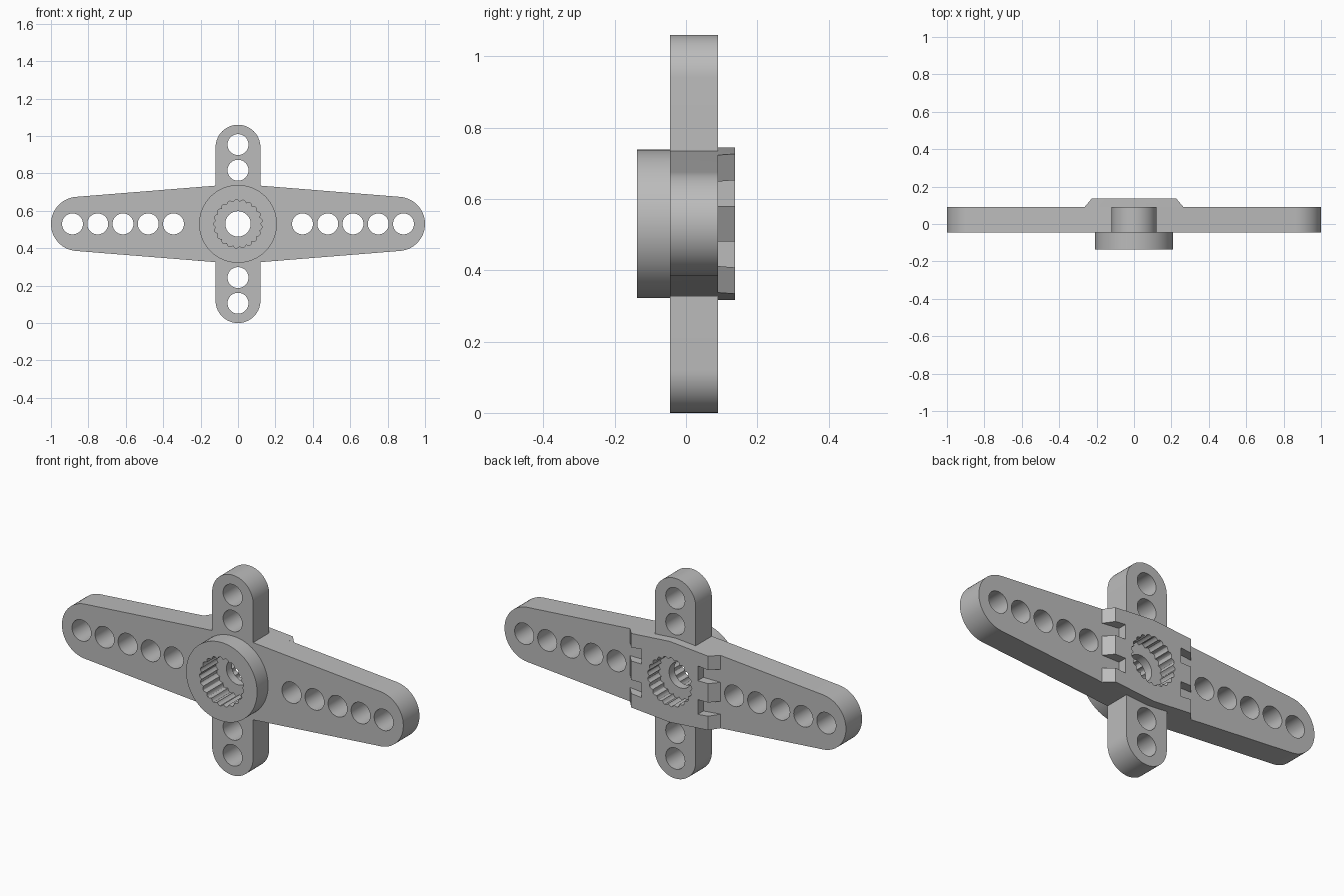
import bpy, bmesh
from math import sin, cos, pi, radians

cube = bpy.data.objects.get("Cube")
if cube:
    bpy.data.objects.remove(cube, do_unlink=True)

CZ = 0.53                       # height of the hub axis
FRONT, PLATE_F, PLATE_B, BACK = -0.137, -0.045, 0.09, 0.137

grey = bpy.data.materials.new("plastic_grey")
grey.use_nodes = True
colour = (0.5, 0.5, 0.5, 1)
grey.diffuse_color = colour
grey.node_tree.nodes["Principled BSDF"].inputs["Base Color"].default_value = colour


def prism(name, outline, y0, y1, squeeze=None):
    """Extrude an (x, height) outline from y0 to y1; squeeze reshapes the far end."""
    far = [squeeze(p) for p in outline] if squeeze else outline
    bm = bmesh.new()
    a = [bm.verts.new((x, y0, CZ + h)) for x, h in outline]
    b = [bm.verts.new((x, y1, CZ + h)) for x, h in far]
    bm.faces.new(a)
    bm.faces.new(b[::-1])
    for i in range(len(a)):
        j = (i + 1) % len(a)
        bm.faces.new((a[i], b[i], b[j], a[j]))
    bmesh.ops.recalc_face_normals(bm, faces=bm.faces)
    mesh = bpy.data.meshes.new(name)
    bm.to_mesh(mesh)
    bm.free()
    mesh.materials.append(grey)
    obj = bpy.data.objects.new(name, mesh)
    bpy.context.collection.objects.link(obj)
    return obj


def arc(cx, cy, r, a0, a1, n):
    return [(cx + r * cos(radians(a0 + (a1 - a0) * i / n)),
             cy + r * sin(radians(a0 + (a1 - a0) * i / n))) for i in range(n + 1)]


def circle(cx, cy, r, n=40):
    return arc(cx, cy, r, 0, 360, n)[:-1]


def combine(target, tool, operation):
    bpy.context.view_layer.objects.active = target
    mod = target.modifiers.new("combine", 'BOOLEAN')
    mod.operation, mod.solver, mod.object = operation, 'EXACT', tool
    bpy.ops.object.modifier_apply(modifier=mod.name)
    bpy.data.objects.remove(tool, do_unlink=True)


def half_height(x):
    return 0.214 - 0.08 * abs(x)


# Cross plate: one quadrant of the outline, mirrored to the other three
quad = arc(0, 0.41, 0.12, 90, 0, 14) + [(0.12, half_height(0.12))]
quad += arc(0.855, 0, 0.145, 85.4, 0, 14)
right = quad + [(x, -h) for x, h in quad[-2::-1]]
outline = right + [(-x, h) for x, h in right[-2:0:-1]]
horn = prism("servo_horn", outline, PLATE_F, PLATE_B)

# Raised pad on the back with sloping ends
EDGE, TOP = 0.265, 0.225
half = [(0, half_height(0)), (EDGE, half_height(EDGE))]
pad_outline = half + [(x, -h) for x, h in half[::-1]] + \
    [(-EDGE, -half_height(EDGE)), (-EDGE, half_height(EDGE))]


def slope(p):
    if p[0] == 0:
        return p
    s = 1 if p[0] > 0 else -1
    return (s * TOP, half_height(TOP) * (1 if p[1] > 0 else -1))


pad = prism("back_pad", pad_outline, PLATE_B, BACK, slope)

# Two notches in each end of the pad
for sx in (-1, 1):
    for sz in (-1, 1):
        notch = [(0.165, 0.05), (0.165, 0.128), (0.3, 0.115), (0.3, 0.05)]
        combine(pad, prism("notch_cutter", [(sx * x, sz * h) for x, h in notch],
                           PLATE_B - 0.02, BACK + 0.02), 'DIFFERENCE')
combine(horn, pad, 'UNION')

# Round hub on the front
combine(horn, prism("hub", circle(0, 0, 0.208, 64), FRONT, 0.0), 'UNION')

# Splined sockets on both sides of a thin web
TEETH, STEPS = 21, 6
spline = []
for i in range(TEETH * STEPS):
    a = 2 * pi * i / (TEETH * STEPS)
    r = 0.118 + 0.012 * abs(sin(a * TEETH / 2))
    spline.append((r * cos(a), r * sin(a)))
combine(horn, prism("front_socket", spline, FRONT - 0.05, 0.0), 'DIFFERENCE')
combine(horn, prism("back_socket", spline, 0.045, BACK + 0.05), 'DIFFERENCE')

# Screw hole and linkage holes
holes = [(0, 0, 0.068)]
for s in (-1, 1):
    holes += [(s * (0.345 + 0.135 * i), 0, 0.056) for i in range(5)]
    holes += [(0, s * (0.287 + 0.137 * i), 0.056) for i in range(2)]
for x, h, r in holes:
    combine(horn, prism("hole_cutter", circle(x, h, r), -0.3, 0.3), 'DIFFERENCE')

# Smooth the curved walls, keep the edges crisp
bpy.ops.object.select_all(action='DESELECT')
horn.select_set(True)
bpy.context.view_layer.objects.active = horn
bpy.ops.object.shade_smooth_by_angle(angle=radians(30))
